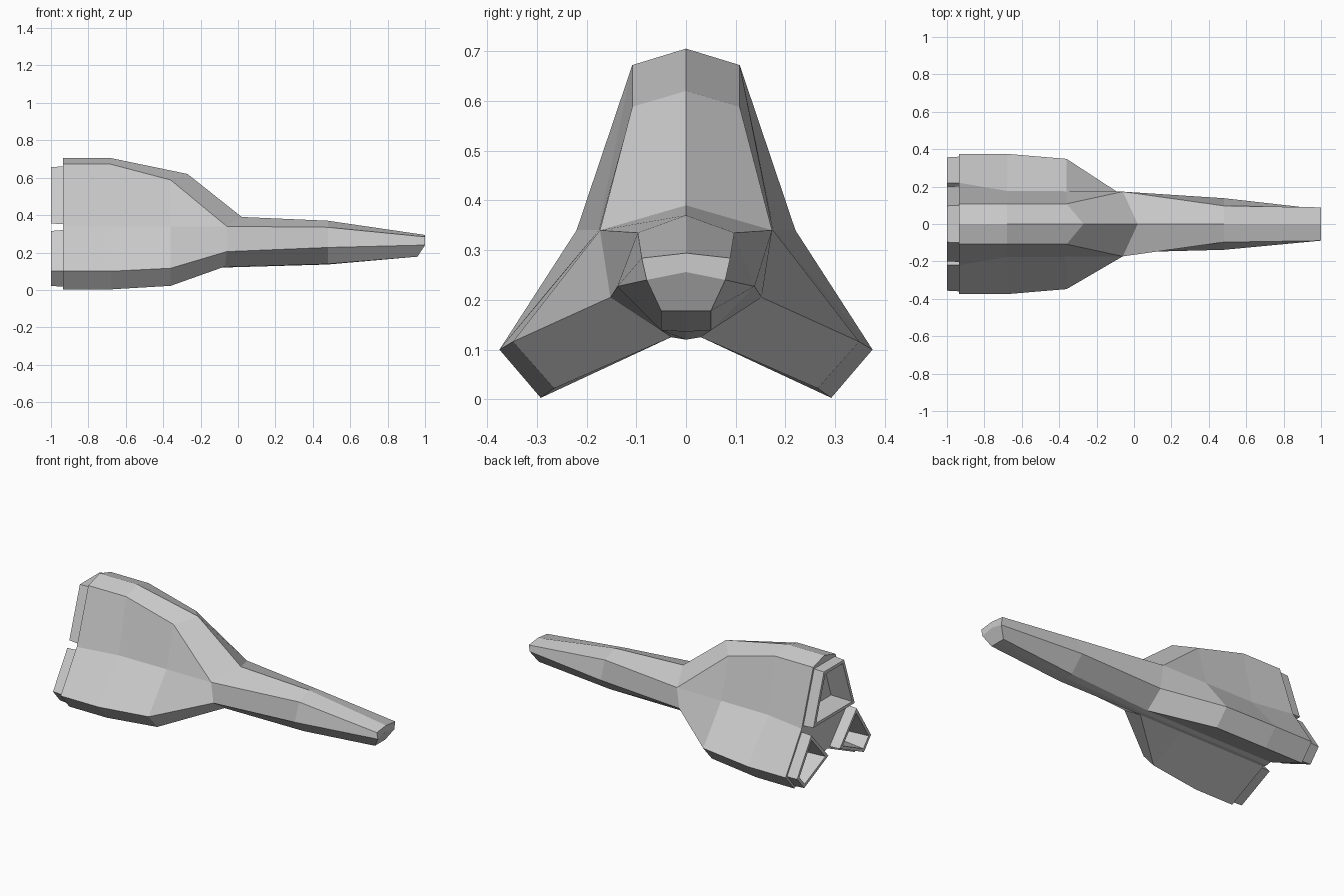
import bpy, bmesh

if "Cube" in bpy.data.objects:
    bpy.data.objects.remove(bpy.data.objects["Cube"])


def rear(x, valley):
    # Half cross-section of the three-armed hull: ridge, top corner, valley, tip, tip, keel edge, keel
    return [(x, 0, .705), (x, .108, .672), (x, valley, .34), (x, .375, .10),
            (x, .292, .003), (x, .03, .125), (x, 0, .12)]


def neck(top, shoulder, side, belly, keel):
    # Forward half-section: merged corners where the arms have closed up
    return [top, shoulder, shoulder, side, belly, belly, keel]


stations = [
    rear(-.935, .22),
    rear(-.68, .177),
    [(-.27, 0, .62), (-.36, .108, .588), (-.36, .175, .34), (-.36, .348, .116),
     (-.36, .265, .022), (-.36, .03, .125), (-.36, 0, .12)],
    neck((.02, 0, .39), (-.06, .173, .34), (-.06, .152, .205), (-.07, .03, .125), (-.07, 0, .12)),
    neck((.48, 0, .37), (.48, .097, .335), (.48, .138, .227), (.48, .05, .139), (.48, 0, .136)),
    neck((1, 0, .294), (1, .089, .284), (1, .079, .24), (.96, .05, .178), (.96, 0, .178)),
]

# Hull lofted through mirrored sections
bm = bmesh.new()
rings = []
for half in stations:
    pts = half + [(x, -y, z) for x, y, z in half[-2:0:-1]]
    rings.append([bm.verts.new(p) for p in pts])
n = len(rings[0])
for a, b in zip(rings, rings[1:]):
    for i in range(n):
        j = (i + 1) % n
        bm.faces.new((a[i], a[j], b[j], b[i]))

# Nose tip: upper plate and undercut chin
t = rings[-1]
mid = bm.verts.new((1, 0, .256))
bm.faces.new((t[0], t[1], t[2], t[3], mid, t[9], t[10], t[11]))
bm.faces.new((t[3], t[4], t[5], t[6], t[7], t[8], t[9], mid))

# Stern wall: one face per arm plus the centre
r = rings[0]
bm.faces.new((r[11], r[0], r[1]))
bm.faces.new([r[i] for i in (2, 5, 6, 7, 10)])
arms = [bm.faces.new([r[i] for i in ids])
        for ids in ((10, 11, 1, 2), (2, 3, 4, 5), (7, 8, 9, 10))]
bmesh.ops.remove_doubles(bm, verts=bm.verts[:], dist=1e-5)
bmesh.ops.recalc_face_normals(bm, faces=bm.faces[:])

# Engine nozzles: step in, extrude back, rim, then hollow out
arms = [f for f in bm.faces if f.is_valid and len(f.verts) == 4
        and all(v.co.x < -.93 for v in f.verts)]
for thick, depth in ((.012, 0), (.003, .065), (.018, 0), (.012, -.13)):
    bmesh.ops.inset_individual(bm, faces=arms, thickness=thick, depth=depth,
                               use_even_offset=True)

mesh = bpy.data.meshes.new("spaceship_hull")
bm.to_mesh(mesh)
bm.free()
hull = bpy.data.objects.new("spaceship_hull", mesh)
bpy.context.collection.objects.link(hull)
